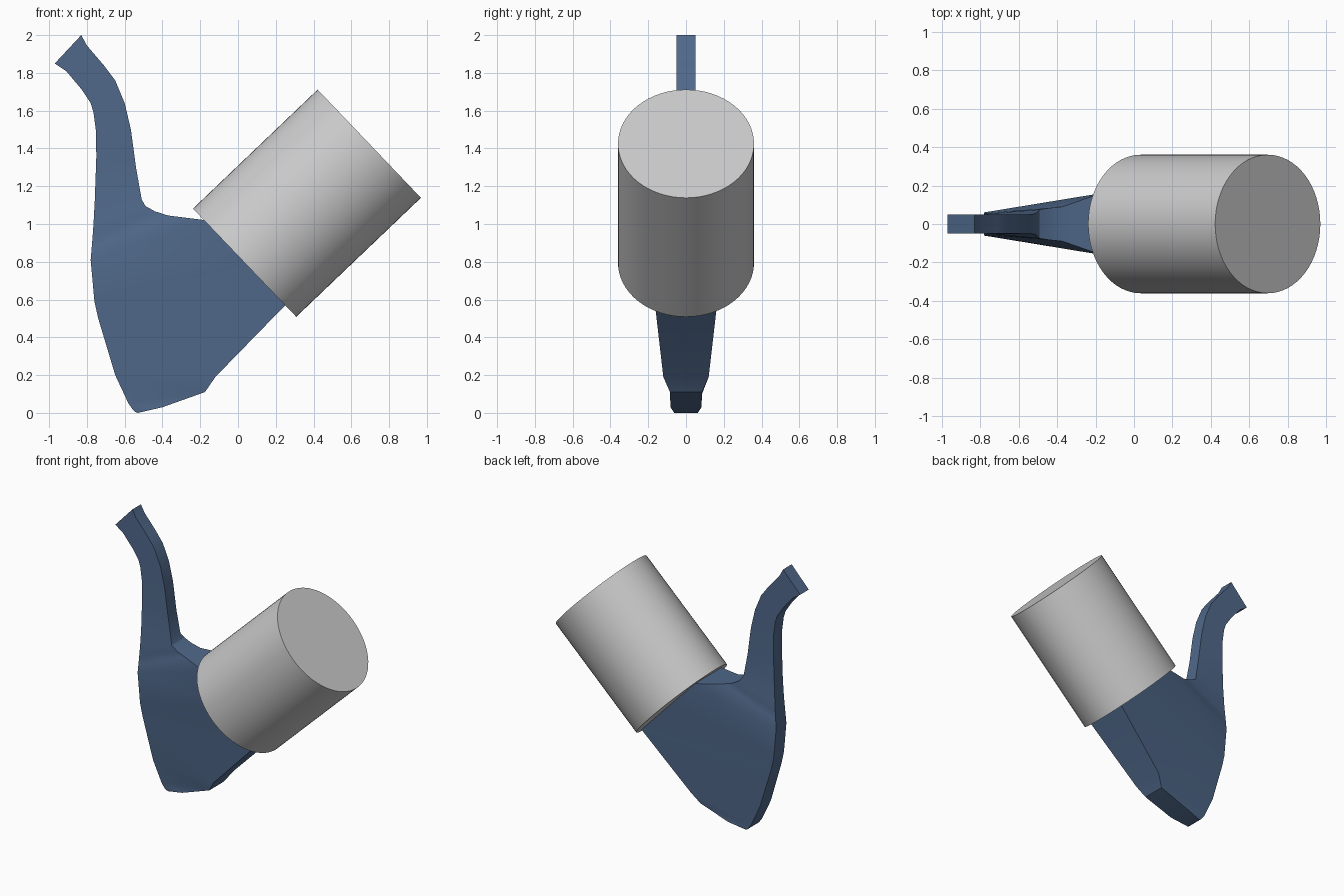
import bpy, bmesh, math
from mathutils import Vector

if "Cube" in bpy.data.objects:
    bpy.data.objects.remove(bpy.data.objects["Cube"])

def smooth(obj, degrees=30):
    bpy.ops.object.select_all(action='DESELECT')
    obj.select_set(True)
    bpy.context.view_layer.objects.active = obj
    bpy.ops.object.shade_smooth_by_angle(angle=math.radians(degrees))

blue = bpy.data.materials.new("dark_blue")
blue.diffuse_color = (0.08, 0.14, 0.255, 1)
blue.use_nodes = True
blue.node_tree.nodes["Principled BSDF"].inputs["Base Color"].default_value = blue.diffuse_color

# Tilted head: slightly oval solid cylinder
base, top = Vector((0.035, 0, 0.795)), Vector((0.695, 0, 1.425))
axis = top - base
bpy.ops.mesh.primitive_cylinder_add(
    vertices=64, radius=1, depth=1, location=(base + top) / 2,
    rotation=(0, math.atan2(axis.x, axis.z), 0))
head = bpy.context.object
head.name = "cylinder_head"
head.scale = (0.396, 0.36, axis.length)
bpy.ops.object.transform_apply(location=False, rotation=False, scale=True)
smooth(head)

# Curved arm and body: rows of (back x, z, half width, front x, z, half width)
rows = [
    (-0.97, 1.85, .05, -0.83, 2.00, .05),
    (-0.91, 1.81, .05, -0.80, 1.945, .05),
    (-0.83, 1.715, .05, -0.71, 1.84, .05),
    (-0.78, 1.64, .05, -0.65, 1.76, .05),
    (-0.765, 1.59, .05, -0.60, 1.64, .05),
    (-0.753, 1.50, .05, -0.567, 1.50, .05),
    (-0.75, 1.36, .05, -0.54, 1.30, .05),
    (-0.758, 1.13, .05, -0.51, 1.13, .055),
    (-0.765, 1.00, .053, -0.49, 1.095, .075),
    (-0.77, 0.93, .056, -0.44, 1.067, .083),
    (-0.775, 0.87, .058, -0.37, 1.045, .09),
    (-0.78, 0.81, .06, -0.17, 1.02, .16),
    (-0.76, 0.59, .06, 0.045, 0.80, .165),
    (-0.74, 0.50, .06, 0.26, 0.58, .165),
    (-0.65, 0.20, .065, -0.12, 0.19, .12),
    (-0.58, 0.05, .065, -0.175, 0.11, .085),
    (-0.555, 0.015, .065, -0.40, 0.03, .082),
    (-0.545, 0.005, .062, -0.53, 0.00, .062),
]
bm = bmesh.new()
rings = []
for bx, bz, bh, fx, fz, fh in rows:
    corners = [(bx, -bh, bz), (fx, -fh, fz), (fx, fh, fz), (bx, bh, bz)]
    rings.append([bm.verts.new(c) for c in corners])
for a, b in zip(rings, rings[1:]):
    for i in range(4):
        j = (i + 1) % 4
        bm.faces.new((a[i], a[j], b[j], b[i]))
bm.faces.new(rings[0])
bm.faces.new(rings[-1])
bmesh.ops.recalc_face_normals(bm, faces=bm.faces)
mesh = bpy.data.meshes.new("arm_body")
bm.to_mesh(mesh)
bm.free()
mesh.materials.append(blue)
body = bpy.data.objects.new("arm_body", mesh)
bpy.context.collection.objects.link(body)
smooth(body)
